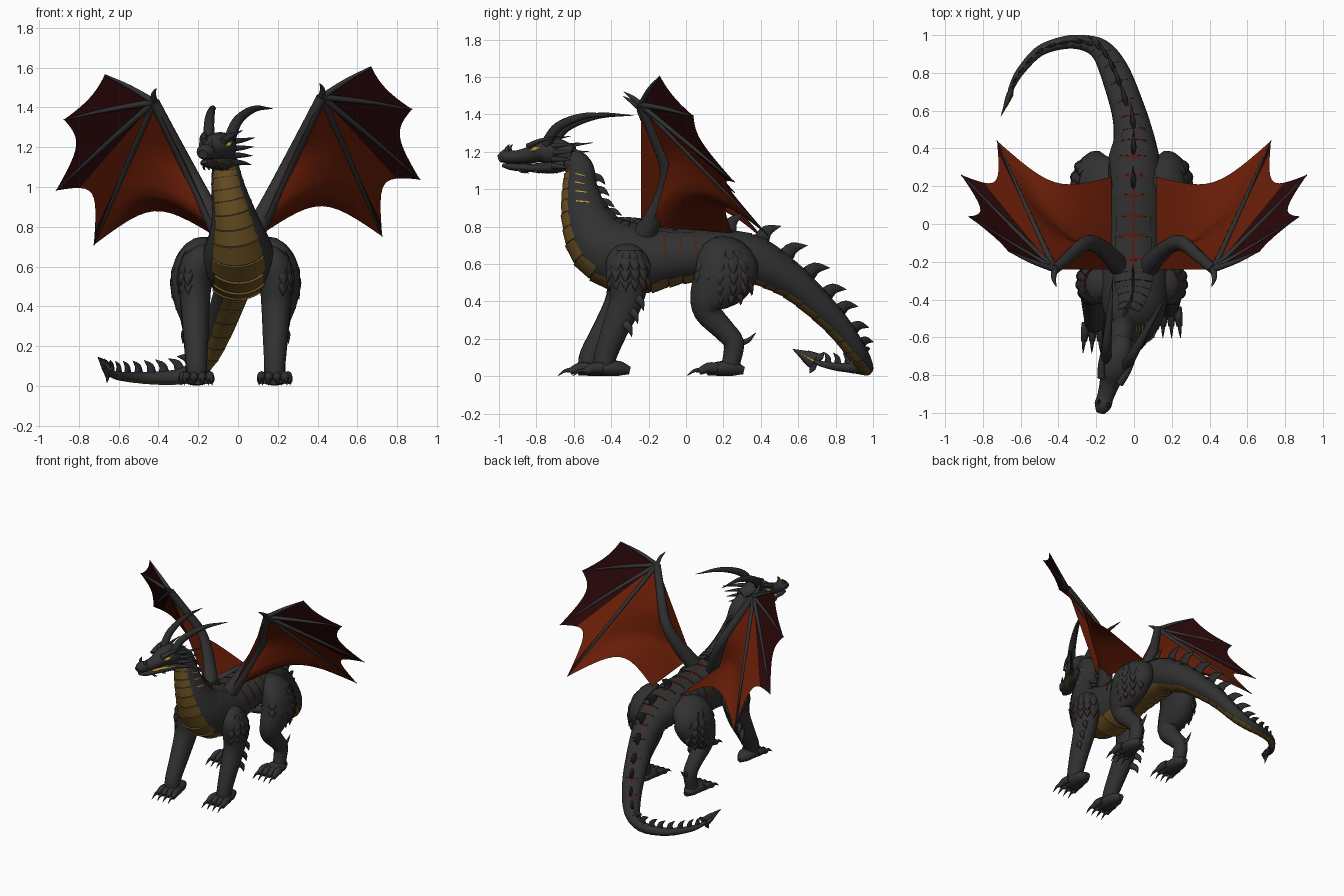
import bpy, bmesh, math
from mathutils import Vector, Matrix

if "Cube" in bpy.data.objects:
    bpy.data.objects.remove(bpy.data.objects["Cube"])


def material(name, *rgb):
    m = bpy.data.materials.new(name)
    m.use_nodes = True
    m.diffuse_color = (*rgb, 1)
    m.node_tree.nodes["Principled BSDF"].inputs["Base Color"].default_value = (*rgb, 1)
    return m


BLACK = material("scale_black", .031, .031, .031)
CLAW = material("claw_black", .024, .024, .024)
OCHRE = material("belly_ochre", .15, .083, .016)
EMBER = material("ember_red", .1, .01, .004)
RUST = material("wing_rust", .135, .0115, .002)
MAROON = material("wing_maroon", .021, .002, .0025)
GOLD = material("eye_gold", .55, .36, .03)


def finish(name, bm, *mats, matrix=None):
    bmesh.ops.recalc_face_normals(bm, faces=bm.faces)
    if matrix:
        bmesh.ops.transform(bm, matrix=matrix, verts=bm.verts)
    mesh = bpy.data.meshes.new(name)
    bm.to_mesh(mesh)
    bm.free()
    for m in mats:
        mesh.materials.append(m)
    obj = bpy.data.objects.new(name, mesh)
    bpy.context.collection.objects.link(obj)


def spline(rows, k):
    """Smooth curve through rows of (x, y, z, side radius, up radius)."""
    p = [Vector(r) for r in rows]
    p = [p[0] * 2 - p[1]] + p + [p[-1] * 2 - p[-2]]
    out = []
    for a, b, c, d in zip(p, p[1:], p[2:], p[3:]):
        for j in range(k):
            t = j / k
            out.append((b * 2 + (c - a) * t + (a * 2 - b * 5 + c * 4 - d) * t * t
                        + (b * 3 - a - c * 3 + d) * t ** 3) / 2)
    return out + [p[-2]]


def frames(rows, k, side, level=math.inf):
    """Cross-section frames; from station level on they are kept upright."""
    pts = spline(rows, k)
    lat, out = Vector(side), []
    for i, p in enumerate(pts):
        t = (pts[min(i + 1, len(pts) - 1)].to_3d() - pts[max(i - 1, 0)].to_3d()).normalized()
        if i > level:
            lat = t.cross(Vector((0, 0, 1)))
        lat = (lat - t * lat.dot(t)).normalized()
        out.append((p.to_3d(), lat.copy(), lat.cross(t), max(p[3], .001), max(p[4], .001)))
    return out


def on_ring(f, a, scale=1):
    c, lat, up, rx, rz = f
    return c + (lat * rx * math.cos(a) + up * rz * math.sin(a)) * scale


def loft(bm, sections, sides):
    rings = [[bm.verts.new(on_ring(f, math.tau * j / sides)) for j in range(sides)] for f in sections]
    for r, q in zip(rings, rings[1:]):
        for j in range(sides):
            n = (j + 1) % sides
            bm.faces.new((r[j], r[n], q[n], q[j])).smooth = True
    bm.faces.new(rings[0])
    bm.faces.new(rings[-1])


def tube(bm, rows, k=4, sides=12, side=(1, 0, 0)):
    loft(bm, frames(rows, k, side), sides)


def blade(bm, base, mid, tip, side, w, t):
    """Tapering spike, claw or scale; w lies along side."""
    tube(bm, [(*base, w, t), (*mid, w * .7, t * .7), (*tip, .001, .001)], 3, 6, side)


# ---- body: one loft from the nape to the tail end
spine = [(-.075, -.66, 1.19, .05, .05), (-.065, -.575, 1.12, .065, .075), (-.05, -.565, 1, .085, .095),
         (-.02, -.535, .85, .115, .13), (0, -.45, .7, .165, .175), (0, -.28, .625, .185, .185),
         (0, -.05, .64, .165, .145), (0, .15, .65, .16, .135), (0, .33, .635, .14, .125),
         (0, .45, .58, .11, .11), (-.03, .6, .48, .09, .088), (-.1, .8, .285, .078, .066),
         (-.17, .915, .125, .06, .05), (-.26, .958, .055, .042, .04), (-.37, .96, .04, .034, .034),
         (-.5, .915, .042, .028, .028), (-.6, .81, .05, .022, .022), (-.645, .73, .065, .016, .016),
         (-.655, .69, .08, .014, .014)]
body = frames(spine, 8, (1, 0, 0), 76)
bm = bmesh.new()
loft(bm, body, 24)
finish("body", bm, BLACK)


def at(f):
    i = min(int(f), len(body) - 2)
    return [p.lerp(q, f - i) if isinstance(p, Vector) else p + (q - p) * (f - i)
            for p, q in zip(body[i], body[i + 1])]


def band(bm, f0, f1, a0, a1, s0, s1, n=10, skew=0):
    """Curved plate lying on the body between two stations and two angles."""
    angles = [math.radians(a0 + (a1 - a0) * j / n) for j in range(n + 1)]
    rows = [[bm.verts.new(on_ring(at(f + skew * j / n), a, s)) for j, a in enumerate(angles)]
            for f, s in ((f0, .95), (f0, s0), (f1, s1), (f1, .95))]
    for r, q in zip(rows, rows[1:]):
        for j in range(n):
            bm.faces.new((r[j], r[j + 1], q[j + 1], q[j]))


# ---- belly scutes, back plates over an ember strip, flank cracks, throat marks
bm = bmesh.new()
for f in range(4, 122, 3):
    half = 52 if f < 34 else 43
    band(bm, f, f + 2.8, -90 - half, -90 + half, 1.06, 1.02)
finish("belly_scutes", bm, OCHRE)
bm = bmesh.new()
for f in range(20, 112, 4):
    band(bm, f, f + 4, 68, 112, 1.012, 1.012)
for f in (46, 49, 52, 55, 58):
    for a in (0, 130):
        band(bm, f, f + .25, a, a + 50, 1.012, 1.012)
finish("ember_cracks", bm, EMBER)
bm = bmesh.new()
for f in range(20, 112, 4):
    for a in (57, 92):
        band(bm, f + .25, f + 3.75, a, a + 31, 1.03, 1.045, 5)
finish("back_plates", bm, BLACK)
bm = bmesh.new()
for f in (11, 14, 17, 20):
    for a, b in ((-12, 22), (192, 158)):
        band(bm, f, f + .35, a, b, 1.015, 1.015, 4, 1)
finish("throat_marks", bm, GOLD)

# ---- spikes along neck, rump and tail
bm = bmesh.new()
travel = 0
for i in range(8, len(body) - 5):
    c, lat, up, rx, rz = body[i]
    step = body[i + 1][0] - c
    travel += step.length
    h = .055 if c.y < .2 else min(.1, .03 + rz * .8)
    if travel > h * 1.25 and not -.25 < c.y < .2:
        travel = 0
        t = step.normalized()
        base = c + up * rz * .9
        blade(bm, base, base + up * h * .6 + t * h * .15, base + up * h * 1.1 + t * h * .75, lat, h * .16, h * .5)
finish("back_spikes", bm, CLAW)

# ---- arrow shaped tail tip
root, tip = Vector((-.655, .69, .08)), Vector((-.705, .57, .145))
barbs = Vector((-.64, .74, .13)), Vector((-.66, .66, .015))
across = (barbs[0] - barbs[1]).normalized()
bm = bmesh.new()
blade(bm, root, root.lerp(tip, .4), tip, across, .045, .018)
for end in barbs:
    blade(bm, root.lerp(tip, .35), root.lerp(end, .4), end, (tip - root).normalized(), .035, .014)
finish("tail_tip", bm, BLACK)
bm = bmesh.new()
blade(bm, root, root.lerp(tip, .4), root.lerp(tip, .85), across, .007, .022)
finish("tail_tip_mark", bm, GOLD)

# ---- head, built straight and then turned
turn = Matrix.Translation((-.06, -.62, 1.17)) @ Matrix.Rotation(-.3, 4, 'Z')
bm = bmesh.new()
tube(bm, [(0, .02, .02, .045, .045), (0, -.08, .03, .08, .075), (0, -.16, .035, .077, .063),
          (0, -.23, .012, .055, .045), (0, -.31, .002, .044, .034), (0, -.355, .006, .045, .04),
          (0, -.395, -.005, .025, .022)], 4, 16)
finish("skull", bm, BLACK, matrix=turn)
bm = bmesh.new()
tube(bm, [(0, -.02, -.035, .05, .035), (0, -.1, -.05, .062, .036), (0, -.2, -.056, .045, .024),
          (0, -.32, -.05, .036, .02), (0, -.375, -.043, .018, .01)])
finish("lower_jaw", bm, BLACK, matrix=turn)
bm = bmesh.new()
tube(bm, [(0, -.1, -.038, .066, .003), (0, -.2, -.038, .053, .003), (0, -.28, -.036, .04, .002)])
finish("mouth_line", bm, GOLD, matrix=turn)
eyes, horns, crest = bmesh.new(), bmesh.new(), bmesh.new()
for s in (1, -1):
    tube(eyes, [(s * .062, -.205, .035, .002, .002), (s * .071, -.175, .045, .01, .011),
                (s * .075, -.145, .055, .002, .002)])
    tube(horns, [(s * .055, -.12, .07, .03, .03), (s * .075, -.04, .165, .025, .026),
                 (s * .11, .12, .222, .016, .017), (s * .15, .31, .225, .001, .001)], 6)
    blade(crest, (s * .05, -.22, .06), (s * .075, -.14, .092), (s * .095, -.02, .115), (1, 0, 0), .022, .016)
    blade(crest, (s * .025, -.345, .03), (s * .027, -.345, .05), (s * .03, -.33, .07), (1, 0, 0), .012, .015)
    for j in range(4):
        z = .06 - j * .035
        blade(crest, (s * .06, -.08, z), (s * .095, -.02, z * 1.1), (s * .125, .09 - j * .02, z * 1.3),
              (1, 0, 0), .012, .018)
    for y in (-.28, -.2, -.12):
        blade(crest, (s * .03, y, -.06), (s * .035, y + .015, -.075), (s * .035, y + .04, -.085),
              (1, 0, 0), .008, .01)
finish("eyes", eyes, GOLD, matrix=turn)
finish("horns", horns, CLAW, matrix=turn)
finish("head_spikes", crest, BLACK, matrix=turn)

# ---- legs, feet and shingled scales; the stance leans slightly to the right
lean = Matrix.Translation((-.012, 0, 0))


def foot(name, x, y):
    bm, claws = bmesh.new(), bmesh.new()
    tube(bm, [(x, y + .14, .03, .02, .02), (x, y + .08, .042, .055, .04), (x, y, .04, .066, .038),
              (x, y - .06, .03, .058, .025)])
    for j in range(4):
        dx = -.054 + .036 * j
        tube(bm, [(x + dx, y, .045, .022, .028), (x + dx * 1.1, y - .05, .045, .022, .028),
                  (x + dx * 1.2, y - .1, .025, .016, .018)], 3, 8)
        blade(claws, (x + dx * 1.2, y - .085, .03), (x + dx * 1.25, y - .125, .03),
              (x + dx * 1.3, y - .165, .002), (1, 0, 0), .012, .015)
    finish(name, bm, BLACK, matrix=lean)
    finish(name + "_claws", claws, CLAW, matrix=lean)


def shingles(bm, glow, s, centre, rx, ry, z0, z1):
    """Rows of hanging scales, each over a thin ember edge."""
    for row in range(5):
        z = z0 + (z1 - z0) * row / 4
        for j in range(5 + row % 2):
            a = math.radians(-65 + 130 * (j + .25) / 5)
            swell = 1 - .25 * (row / 2 - 1) ** 2
            out = Vector((s * math.cos(a), math.sin(a), 0))
            p = Vector((s * centre[0] + out.x * rx * swell, centre[1] + out.y * ry * swell, z))
            for mesh, drop in ((bm, 0), (glow, .006)):
                q = p - out * drop
                blade(mesh, q - out * .01, q + out * .014 - Vector((0, 0, .04 + drop)),
                      q + out * .018 - Vector((0, 0, .085 + drop)), (-out.y, out.x, 0), .034, .012)


for s, side, step in ((1, "left", 0), (-1, "right", -.08)):
    bm = bmesh.new()
    tube(bm, [(s * .1, -.3, .69, .04, .06), (s * .18, -.31, .62, .085, .115), (s * .203, -.31, .53, .085, .115),
              (s * .203, -.32 + step * .3, .4, .074, .09), (s * .2, -.38 + step * .6, .25, .064, .072),
              (s * .197, -.43 + step, .11, .054, .06), (s * .195, -.44 + step, .04, .052, .055)], 4, 16)
    finish(side + "_front_leg", bm, BLACK, matrix=lean)
    foot(side + "_front_foot", s * .188, -.44 + step)
    bm = bmesh.new()
    tube(bm, [(s * .1, .27, .7, .04, .08), (s * .18, .24, .64, .095, .16), (s * .222, .2, .53, .105, .165),
              (s * .222, .13, .42, .086, .115), (s * .21, .12, .34, .068, .075), (s * .205, .2, .25, .054, .06),
              (s * .205, .255, .18, .05, .055), (s * .205, .245, .09, .046, .05), (s * .205, .23, .04, .05, .05)],
         4, 16)
    finish(side + "_hind_leg", bm, BLACK, matrix=lean)
    foot(side + "_hind_foot", s * .205, .17)
    bm, glow = bmesh.new(), bmesh.new()
    shingles(bm, glow, s, (.188, -.31), .088, .11, .67, .5)
    shingles(bm, glow, s, (.21, .2), .098, .155, .67, .47)
    blade(bm, (s * .205, .28, .18), (s * .205, .33, .19), (s * .205, .375, .235), (1, 0, 0), .015, .022)
    for z in (.43, .36, .29):
        y = -.47 + z * .45
        blade(bm, (s * .24, y, z), (s * .262, y + .035, z - .03), (s * .265, y + .05, z - .08), (1, 0, 0), .02, .03)
    finish(side + "_leg_scales", bm, BLACK, matrix=lean)
    finish(side + "_scale_edges", glow, EMBER, matrix=lean)

    # ---- wing: arm, finger bones, thumb and membrane
    def P(x, y, z):
        return Vector((s * x, y, z + .03 * s * x))

    root, elbow, wrist = P(.08, -.22, .76), P(.25, -.1, 1.1), P(.42, -.24, 1.44)
    rear, tips = P(.12, .25, .76), [P(.67, -.14, 1.585), P(.875, .04, 1.365), P(.915, .26, 1.01), P(.725, .44, .73)]
    bm = bmesh.new()
    tube(bm, [(*root, .055, .06), (*P(.17, -.13, .94), .043, .048), (*elbow, .036, .04),
              (*P(.34, -.17, 1.28), .03, .032), (*wrist, .026, .026)])
    for tip in tips:
        mid = wrist.lerp(tip, .5) + Vector((0, -.006, .006))
        tube(bm, [(*wrist, .017, .017), (*mid, .012, .012), (*tip, .003, .003)], 4, 8)
    blade(bm, wrist, P(.425, -.29, 1.48), P(.41, -.335, 1.51), (1, 0, 0), .018, .018)
    finish(side + "_wing_bones", bm, BLACK)

    def inner(t):
        line = [wrist, elbow, P(.12, -.2, .8), rear]
        i = min(int(t * 3), 2)
        return line[i].lerp(line[i + 1], t * 3 - i)

    edges = [lambda t, e=tip: wrist.lerp(e, t) for tip in tips] + [inner]
    bm, n = bmesh.new(), 12
    for k, sag in enumerate((.08, .17, .21, .21)):
        grid = []
        for i in range(n + 1):
            t, row = i / n, []
            for j in range(n + 1):
                u = j / n
                q = edges[k](t).lerp(edges[k + 1](t), u)
                row.append(bm.verts.new(wrist + (q - wrist) * (1 - sag * 4 * u * (1 - u) * t)))
            grid.append(row)
        for i in range(n):
            for j in range(n):
                f = bm.faces.new((grid[i][j], grid[i][j + 1], grid[i + 1][j + 1], grid[i + 1][j]))
                f.smooth = True
                f.material_index = int(k < 2 or (k == 2 and (j < 3 or j == n - 1)))
    bm.faces.new([bm.verts.new(v) for v in (wrist, elbow, P(.11, -.24, .78))])
    bmesh.ops.remove_doubles(bm, verts=bm.verts, dist=.0005)
    finish(side + "_wing_membrane", bm, RUST, MAROON)
